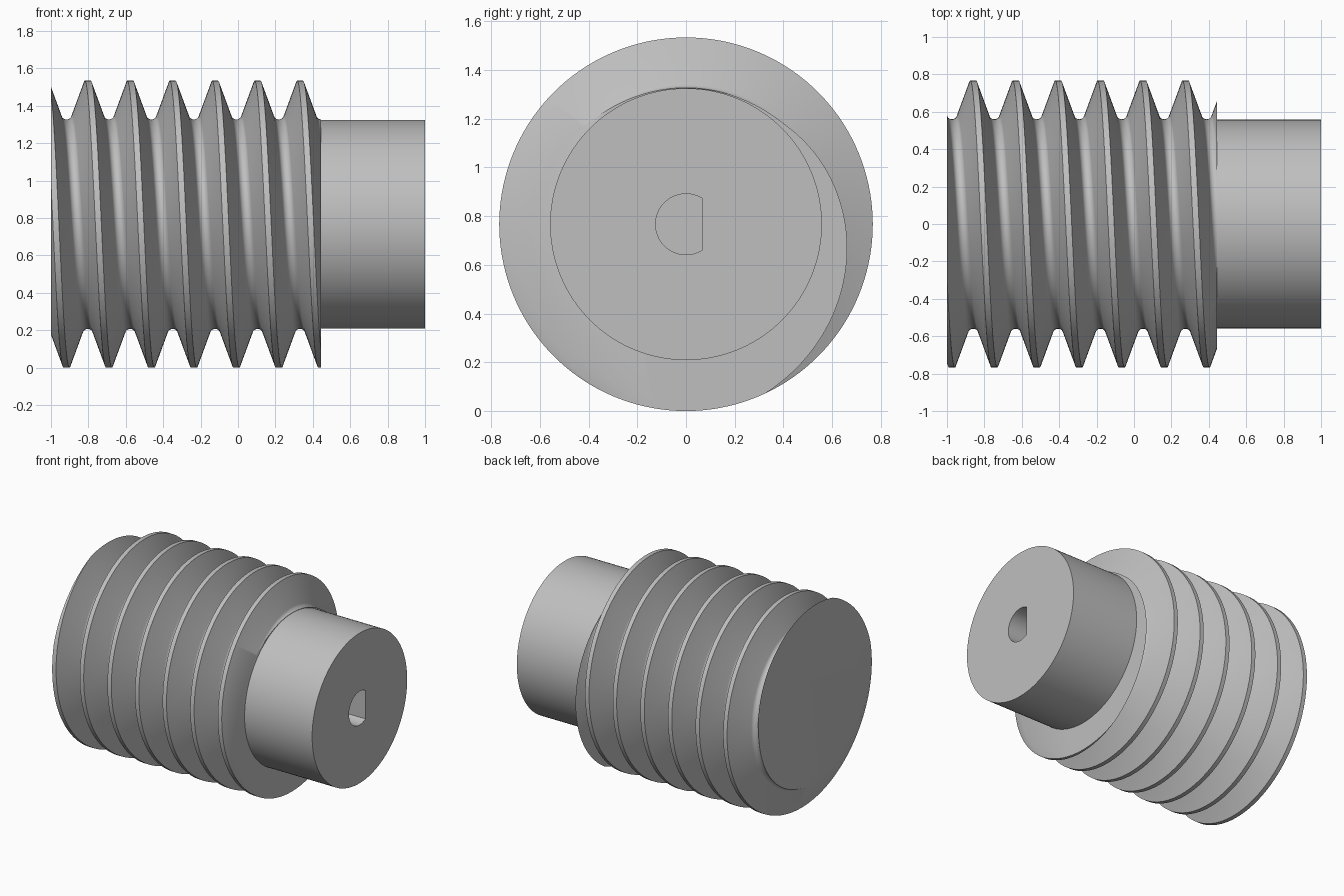
import bpy, bmesh
from math import sin, cos, tan, pi, radians
from mathutils import Matrix

cube = bpy.data.objects.get("Cube")
if cube:
    bpy.data.objects.remove(cube, do_unlink=True)

AXIS_Z = 0.767
PITCH = 0.227
CREST_R, ROOT_R = 0.767, 0.56
CREST_HALF = 0.016
LEFT_END, THREAD_END, RIGHT_END = -1.0, 0.445, 1.0

steel = bpy.data.materials.new("plain grey")
steel.use_nodes = True
GREY = (0.52, 0.52, 0.52, 1)
steel.diffuse_color = GREY
steel.node_tree.nodes["Principled BSDF"].inputs["Base Color"].default_value = GREY


def make_object(name, bm):
    bmesh.ops.recalc_face_normals(bm, faces=bm.faces[:])
    mesh = bpy.data.meshes.new(name)
    bm.to_mesh(mesh)
    bm.free()
    mesh.materials.append(steel)
    obj = bpy.data.objects.new(name, mesh)
    bpy.context.collection.objects.link(obj)
    return obj


def smooth(obj):
    bpy.ops.object.select_all(action='DESELECT')
    obj.select_set(True)
    bpy.context.view_layer.objects.active = obj
    bpy.ops.object.shade_smooth_by_angle(angle=radians(30))


def tooth_profile(steps=6):
    """One pitch of the thread as (offset along axis, radius), root to root."""
    half = PITCH / 2
    flank = radians(70)
    meet = CREST_HALF + (CREST_R - ROOT_R) / tan(flank)
    fillet = (half - meet) / tan(flank / 2)
    side = []
    for i in range(steps + 1):
        a = flank * i / steps
        side.append((half - fillet * sin(a), ROOT_R + fillet * (1 - cos(a))))
    side.append((CREST_HALF, CREST_R))
    return [(-d, r) for d, r in side] + side[:0:-1]


def worm_thread(segments=144, turns=10):
    """Single-start helical surface, cut flat and capped at both ends."""
    profile = tooth_profile()
    count = len(profile)
    bm = bmesh.new()
    columns = []
    for s in range(segments):
        angle = 2 * pi * s / segments
        start = -0.86 - 2 * PITCH + PITCH * s / segments
        columns.append([
            bm.verts.new((start + t * PITCH + d, r * cos(angle), AXIS_Z + r * sin(angle)))
            for t in range(turns) for d, r in profile])
    for s in range(segments):
        here, after = columns[s], columns[(s + 1) % segments]
        shift = count if s == segments - 1 else 0    # helix advances one pitch per turn
        for i in range(len(here) - 1 - shift):
            bm.faces.new((here[i], here[i + 1], after[i + 1 + shift], after[i + shift]))
    for x, direction in ((LEFT_END, -1), (THREAD_END, 1)):
        cut = bmesh.ops.bisect_plane(
            bm, geom=bm.verts[:] + bm.edges[:] + bm.faces[:], dist=1e-6,
            plane_co=(x, 0, 0), plane_no=(direction, 0, 0), clear_outer=True)
        rim = [e for e in cut["geom_cut"]
               if isinstance(e, bmesh.types.BMEdge) and e.is_boundary]
        bmesh.ops.edgeloop_fill(bm, edges=rim)
    return make_object("worm_thread", bm)


def hub():
    """Plain cylinder stepping out of the thread."""
    bm = bmesh.new()
    start = THREAD_END - 0.2
    place = Matrix.Translation(((start + RIGHT_END) / 2, 0, AXIS_Z)) @ Matrix.Rotation(pi / 2, 4, 'Y')
    bmesh.ops.create_cone(bm, cap_ends=True, segments=128, radius1=0.558, radius2=0.558,
                          depth=RIGHT_END - start, matrix=place)
    return make_object("hub", bm)


def bore_cutter(radius=0.125, flat=0.067, depth=0.5):
    """D-shaped prism for the shaft hole."""
    bm = bmesh.new()
    place = Matrix.Translation((RIGHT_END, 0, AXIS_Z)) @ Matrix.Rotation(pi / 2, 4, 'Y')
    bmesh.ops.create_cone(bm, cap_ends=True, segments=64, radius1=radius, radius2=radius,
                          depth=2 * depth, matrix=place)
    cut = bmesh.ops.bisect_plane(
        bm, geom=bm.verts[:] + bm.edges[:] + bm.faces[:],
        plane_co=(0, flat, 0), plane_no=(0, 1, 0), clear_outer=True)
    bmesh.ops.holes_fill(bm, edges=[e for e in bm.edges if e.is_boundary])
    obj = make_object("bore_cutter", bm)
    obj.hide_render = True
    return obj


thread = worm_thread()
smooth(thread)

# Hub with the D-shaped bore cut into its end
body = hub()
cutter = bore_cutter()
mod = body.modifiers.new("bore", 'BOOLEAN')
mod.operation = 'DIFFERENCE'
mod.solver = 'EXACT'
mod.object = cutter
bpy.ops.object.select_all(action='DESELECT')
body.select_set(True)
bpy.context.view_layer.objects.active = body
bpy.ops.object.modifier_apply(modifier=mod.name)
bpy.data.objects.remove(cutter, do_unlink=True)
smooth(body)
